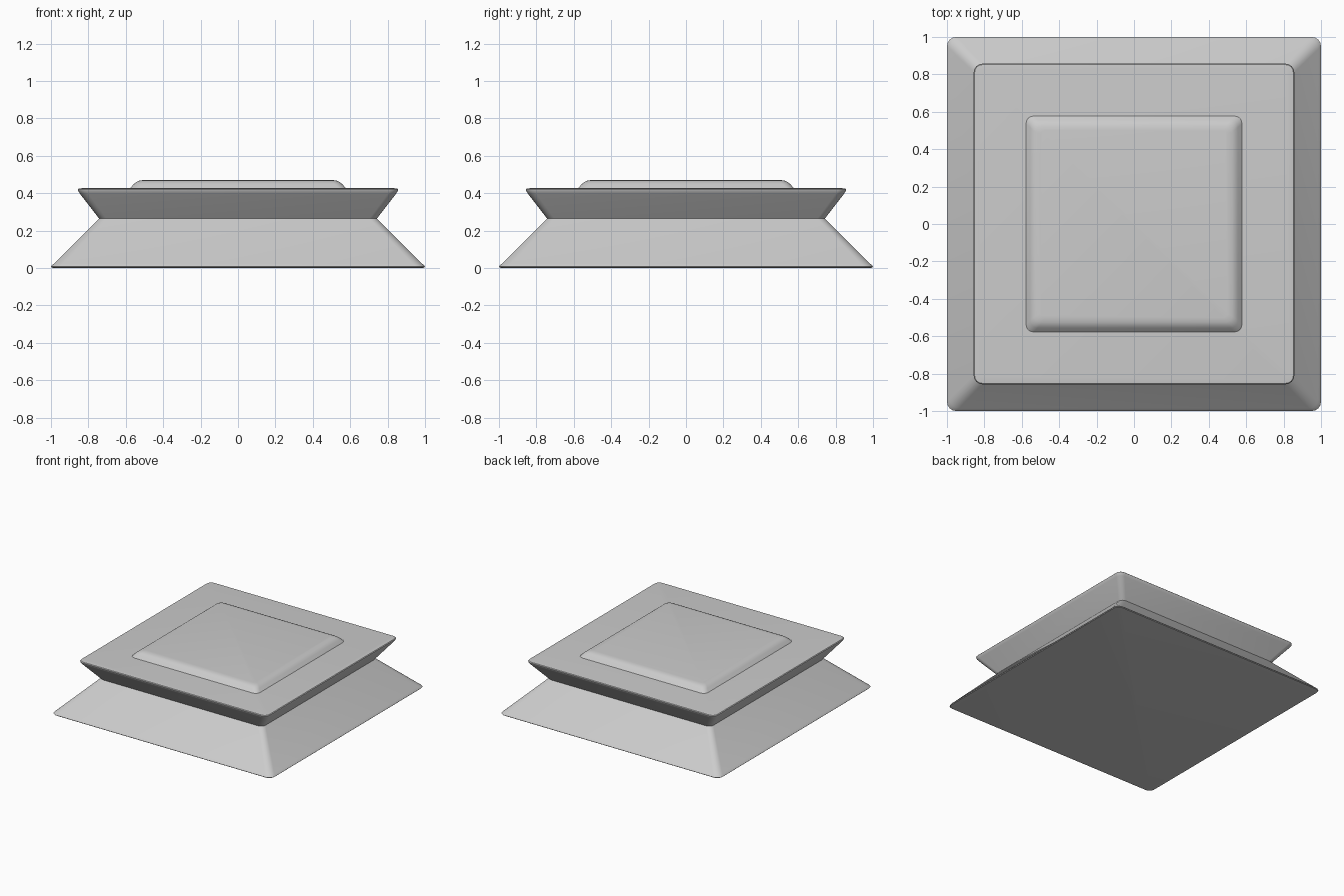
import bpy, bmesh
from math import sin, cos, pi

if "Cube" in bpy.data.objects:
    bpy.data.objects.remove(bpy.data.objects["Cube"])

CORNER_STEPS = 4


def square_ring(bm, half, radius, z):
    """Ring of vertices around a square with rounded corners."""
    ring = []
    for sx, sy, start in ((1, 1, 0), (-1, 1, 1), (-1, -1, 2), (1, -1, 3)):
        for i in range(CORNER_STEPS + 1):
            a = (start + i / CORNER_STEPS) * pi / 2
            ring.append(bm.verts.new((sx * (half - radius) + radius * cos(a),
                                      sy * (half - radius) + radius * sin(a), z)))
    return ring


def tier(name, profile):
    """Closed square tier lofted through (half width, corner radius, height)."""
    bm = bmesh.new()
    rings = [square_ring(bm, *p) for p in profile]
    n = len(rings[0])
    for low, high in zip(rings, rings[1:]):
        for i in range(n):
            j = (i + 1) % n
            bm.faces.new((low[i], low[j], high[j], high[i]))
    bm.faces.new(rings[0][::-1])
    bm.faces.new(rings[-1])
    mesh = bpy.data.meshes.new(name)
    bm.to_mesh(mesh)
    bm.free()
    ob = bpy.data.objects.new(name, mesh)
    bpy.context.collection.objects.link(ob)
    bpy.context.view_layer.objects.active = ob
    ob.select_set(True)
    bpy.ops.object.shade_smooth_by_angle(angle=pi / 6)
    ob.select_set(False)


# Sloping foot, narrowing upward
tier("sloped_base", [(0.975, 0.03, 0), (0.995, 0.045, 0.002), (1.0, 0.05, 0.007),
                     (0.996, 0.05, 0.013), (0.985, 0.05, 0.023), (0.742, 0.04, 0.266)])

# Flared upper tier, widening upward to a thin rounded rim
tier("flared_rim", [(0.742, 0.04, 0.264), (0.845, 0.045, 0.397), (0.855, 0.045, 0.412),
                    (0.857, 0.045, 0.420), (0.852, 0.042, 0.425), (0.832, 0.03, 0.427)])

# Raised panel with soft shoulders
tier("top_panel", [(0.58, 0.04, 0.424), (0.556, 0.04, 0.450), (0.542, 0.038, 0.461),
                   (0.525, 0.034, 0.468), (0.50, 0.02, 0.471)])
